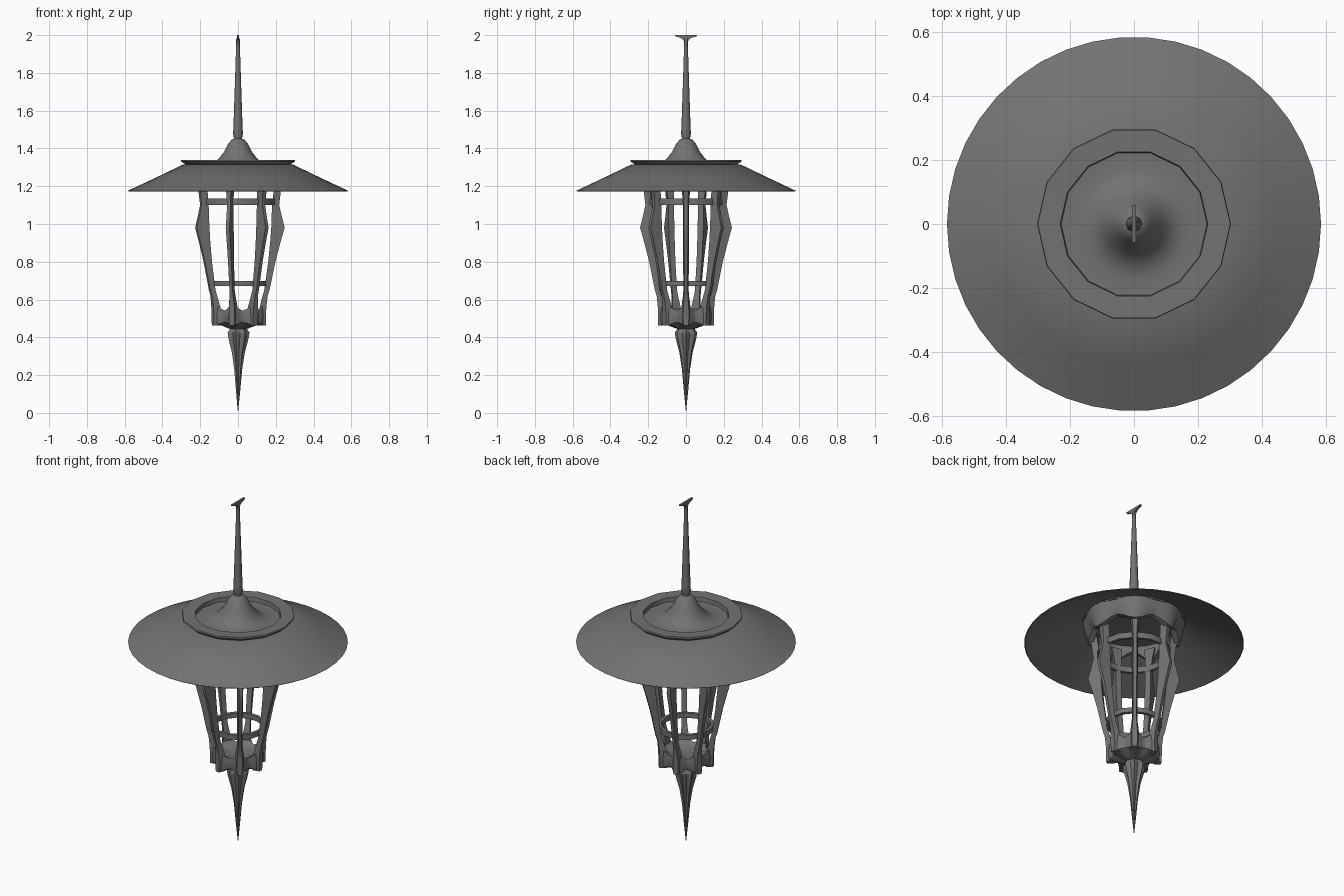
import bpy, math

if "Cube" in bpy.data.objects:
    bpy.data.objects.remove(bpy.data.objects["Cube"])

RIBS = 7
iron = bpy.data.materials.new("dark_iron")
iron.diffuse_color = (.17, .17, .17, 1)
iron.use_nodes = True
iron.node_tree.nodes["Principled BSDF"].inputs["Base Color"].default_value = iron.diffuse_color


def make(name, verts, faces, angle=35):
    me = bpy.data.meshes.new(name)
    me.from_pydata(verts, [], faces)
    me.update()
    me.materials.append(iron)
    ob = bpy.data.objects.new(name, me)
    bpy.context.collection.objects.link(ob)
    bpy.ops.object.select_all(action='DESELECT')
    ob.select_set(True)
    bpy.context.view_layer.objects.active = ob
    bpy.ops.object.mode_set(mode='EDIT')
    bpy.ops.mesh.select_all(action='SELECT')
    bpy.ops.mesh.remove_doubles(threshold=0.0001)
    bpy.ops.mesh.normals_make_consistent(inside=False)
    bpy.ops.object.mode_set(mode='OBJECT')
    bpy.ops.object.shade_smooth_by_angle(angle=math.radians(angle))
    return ob


def loft(name, rings, n, closed=False, angle=35):
    """rings: (radius, z, radius_lobe, z_lobe); lobes line up with the ribs."""
    verts, faces = [], []
    for ring in rings:
        r, z, ra, za = (tuple(ring) + (0, 0))[:4]
        for i in range(n):
            t = 2 * math.pi * i / n
            c = math.cos(RIBS * t)
            rr = r + ra * c
            verts.append((rr * math.cos(t), rr * math.sin(t), z + za * c))
    m = len(rings)
    for j in range(m if closed else m - 1):
        k = (j + 1) % m
        for i in range(n):
            i2 = (i + 1) % n
            faces.append((j*n + i, j*n + i2, k*n + i2, k*n + i))
    return make(name, verts, faces, angle)


# Wide conical shade, thin sheet
loft("roof_shade", [(.583, 1.176), (.44, 1.243), (.29, 1.315), (.27, 1.312),
                    (.44, 1.233), (.578, 1.172)], 42, closed=True)

# Collar on top of the shade
loft("roof_collar", [(.27, 1.305), (.282, 1.318), (.302, 1.332), (.300, 1.340),
                     (.230, 1.338), (.226, 1.305)], 14, closed=True)

# Dished cap rising to the stem
loft("roof_cap", [(0, 1.285), (.23, 1.285), (.228, 1.315), (.17, 1.31), (.125, 1.325),
                  (.10, 1.348), (.075, 1.38), (.052, 1.425), (.033, 1.447),
                  (.012, 1.455), (0, 1.455)], 28, angle=60)

# Stem
loft("stem", [(0, 1.44), (.018, 1.445), (.026, 1.475), (.024, 1.52), (.018, 1.70),
              (.012, 1.88), (.009, 1.985), (0, 1.985)], 8, angle=50)

# Thin cross bar on the stem tip
half = [(0, 2.0), (.058, 2.0), (.056, 1.993), (.028, 1.985), (.013, 1.975), (.009, 1.955)]
outline = half + [(-y, z) for y, z in reversed(half[1:])]
k = len(outline)
verts = [(x, y, z) for x in (-.006, .006) for y, z in outline]
faces = [tuple(range(k)), tuple(range(k, 2*k))]
faces += [(i, (i+1) % k, k + (i+1) % k, k + i) for i in range(k)]
make("top_cross_bar", verts, faces)

# Scalloped drum hidden under the shade
loft("upper_drum", [(.268, 1.31, .006), (.262, 1.27, .006), (.235, 1.215, .012, -.022),
                    (.205, 1.215, .012, -.022), (.225, 1.29)], 42)

# Cage ribs: stations are (z, inner radius, outer radius, half width)
stations = [(1.25, .20, .25, .030), (1.185, .190, .228, .022), (1.10, .180, .218, .016),
            (1.04, .178, .232, .016), (.98, .176, .247, .017), (.90, .170, .224, .016),
            (.80, .160, .198, .015), (.65, .139, .167, .014), (.62, .130, .157, .016),
            (.56, .115, .150, .024), (.50, .115, .148, .026), (.462, .11, .148, .020)]
for a in range(RIBS):
    t = 2 * math.pi * a / RIBS
    c, s = math.cos(t), math.sin(t)
    verts, faces = [], []
    for z, ri, ro, w in stations:
        for r, v in ((ri, -w), (ro, -w * .6), (ro, w * .6), (ri, w)):
            verts.append((r*c - v*s, r*s + v*c, z))
    for j in range(len(stations) - 1):
        for i in range(4):
            i2 = (i + 1) % 4
            faces.append((4*j + i, 4*j + i2, 4*j + 4 + i2, 4*j + 4 + i))
    e = 4 * (len(stations) - 1)
    faces += [(0, 1, 2, 3), (e, e+1, e+2, e+3)]
    make(f"cage_rib_{a + 1}", verts, faces)

# Hoops tying the ribs together
for name, z, h, r0, r1 in (("upper_hoop", 1.117, .017, .180, .197),
                           ("lower_hoop", .685, .014, .132, .150)):
    loft(name, [(r0, z - h), (r1, z - h), (r1, z + h), (r0, z + h)], 14, closed=True)

# Lobed bowl under the cage
loft("base_bowl", [(0, .525), (.07, .525), (.105, .54, .01, .012), (.124, .556, .014, .014),
                   (.130, .51, .012), (.124, .472, .016, -.008), (.085, .462, .01),
                   (.045, .445, .004), (0, .44)], 42, angle=45)

# Ridged spike finial
loft("bottom_spike", [(0, .475), (.036, .475, .004), (.040, .448, .004), (.053, .425, .008),
                      (.048, .39, .007), (.031, .32, .005), (.019, .23, .003),
                      (.010, .12, .002), (.004, .04), (0, 0)], 14, angle=25)
